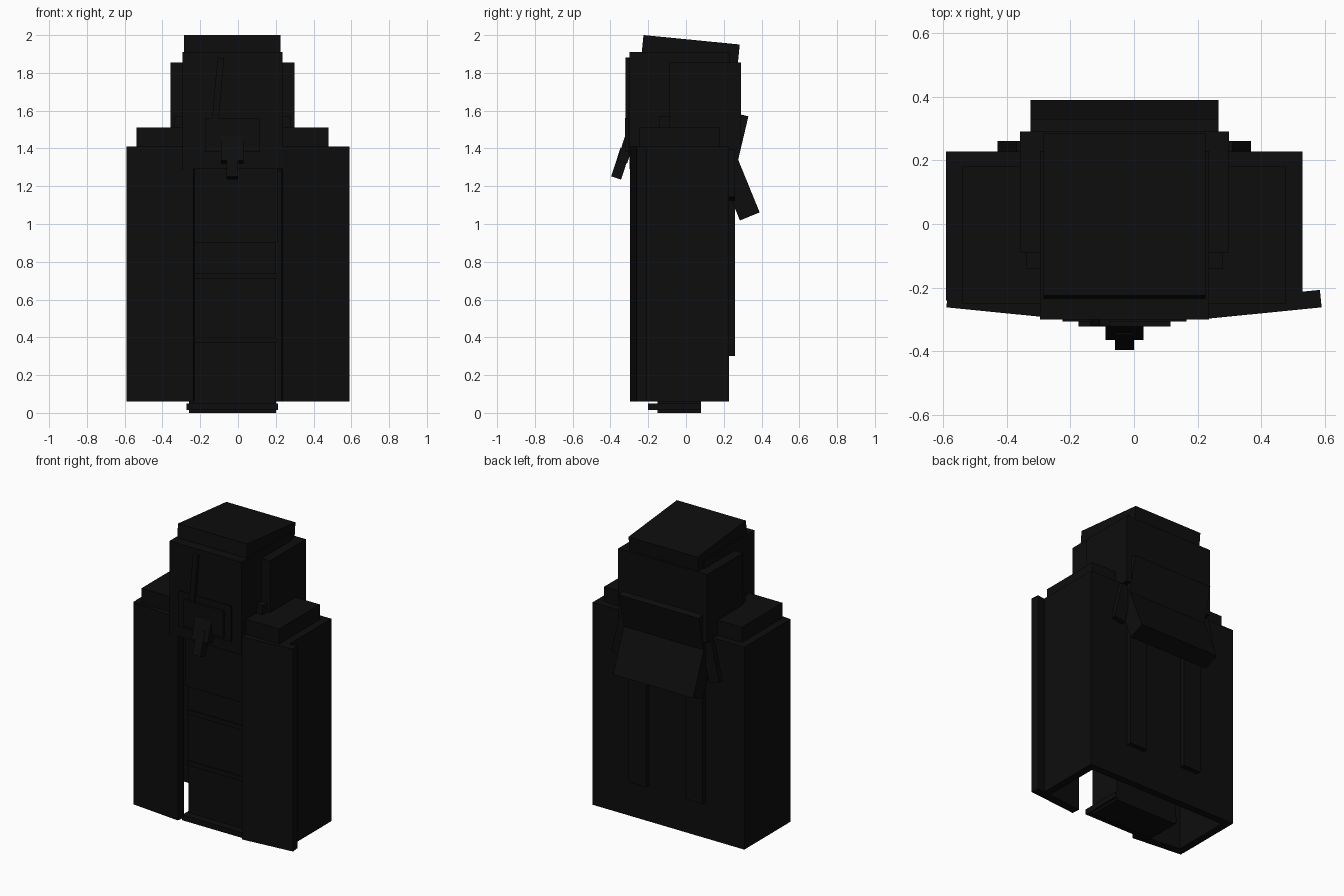
import bpy
import bmesh
from math import radians
from mathutils import Matrix, Euler

old = bpy.data.objects.get("Cube")
if old:
    bpy.data.objects.remove(old, do_unlink=True)

black = bpy.data.materials.new("soft black")
black.use_nodes = True
black.diffuse_color = (0.004, 0.004, 0.004, 1)
black.node_tree.nodes["Principled BSDF"].inputs["Base Color"].default_value = (0.004, 0.004, 0.004, 1)

MID = -0.03  # centre line of the figure


def block(name, center, size, rot=(0, 0, 0)):
    """Box from centre, size and rotation in degrees."""
    bm = bmesh.new()
    bmesh.ops.create_cube(bm, size=1, matrix=Matrix.Diagonal((*size, 1)))
    mesh = bpy.data.meshes.new(name)
    bm.to_mesh(mesh)
    bm.free()
    mesh.materials.append(black)
    ob = bpy.data.objects.new(name, mesh)
    ob.location = center
    ob.rotation_euler = Euler([radians(a) for a in rot])
    bpy.context.collection.objects.link(ob)
    return ob


def span(name, x, y, z):
    """Box from its (min, max) on each axis."""
    return block(name, [(a + b) / 2 for a, b in (x, y, z)],
                 [b - a for a, b in (x, y, z)])


def centred(name, half, y, z):
    return span(name, (MID - half, MID + half), y, z)


# Legs, feet and torso inside the cloak
centred("legs", 0.23, (-0.15, 0.08), (0, 0.9))
centred("boot_trim", 0.243, (-0.2, 0.08), (0.015, 0.05))
centred("torso", 0.24, (-0.17, 0.1), (0.9, 1.39))
for i, z in enumerate((0.37, 0.71)):
    centred(f"robe_fold_{i + 1}", 0.235, (-0.16, 0.09), (z, z + 0.03))

# Open-bottomed cloak
centred("cloak_top", 0.56, (-0.24, 0.228), (1.36, 1.41))
centred("cloak_back", 0.56, (0.18, 0.228), (0.06, 1.41))
centred("shoulders", 0.508, (-0.25, 0.18), (1.38, 1.51))

for side, s in (("left", 1), ("right", -1)):
    # Cloak side, angled front panel and back strip
    x = MID + s * 0.535
    span(f"cloak_side_{side}", (x - 0.025, x + 0.025), (-0.24, 0.228), (0.06, 1.41))
    block(f"front_panel_{side}", (s * 0.41, -0.252, 0.735), (0.355, 0.055, 1.35), (0, 0, s * 5.7))
    x = MID + s * 0.21
    span(f"back_strip_{side}", (x - 0.065, x + 0.065), (0.2, 0.26), (0.3, 1.16))
    # Loose tie at the back, leaning outward
    block(f"back_tie_{side}", (MID + s * 0.33, 0.24, 1.26), (0.08, 0.04, 0.26), (0, -s * 13, 0))
    # Hood side and its small clasp
    x = MID + s * 0.295
    span(f"hood_side_{side}", (x - 0.033, x + 0.033), (-0.09, 0.29), (1.4, 1.855))
    x = MID + s * 0.285
    span(f"hood_clasp_{side}", (x - 0.025, x + 0.025), (-0.14, -0.09), (1.41, 1.57))

# Head and hood
centred("head", 0.265, (-0.3, 0.23), (1.29, 1.91))
block("hood_cap", (MID, 0.015, 1.826), (0.51, 0.512, 0.3), (-5.6, 0, 0))
centred("hood_back", 0.328, (0.225, 0.29), (1.4, 1.855))
block("hood_upper_fold", (MID, 0.241, 1.437), (0.59, 0.113, 0.3), (-13.2, 0, 0))
block("hood_lower_fold", (MID, 0.281, 1.179), (0.59, 0.113, 0.3), (22.2, 0, 0))

# Mask with a beak and a forehead strap
centred("mask_base", 0.195, (-0.307, -0.29), (1.36, 1.6))
centred("mask_front", 0.145, (-0.322, -0.29), (1.38, 1.56))
block("mask_strap", (-0.105, -0.31, 1.72), (0.035, 0.02, 0.32), (0, 5, 0))
block("beak_base", (MID, -0.315, 1.4), (0.12, 0.055, 0.15), (-18, 0, 0))
block("beak_tip", (MID, -0.345, 1.32), (0.06, 0.055, 0.16), (-18, 0, 0))
